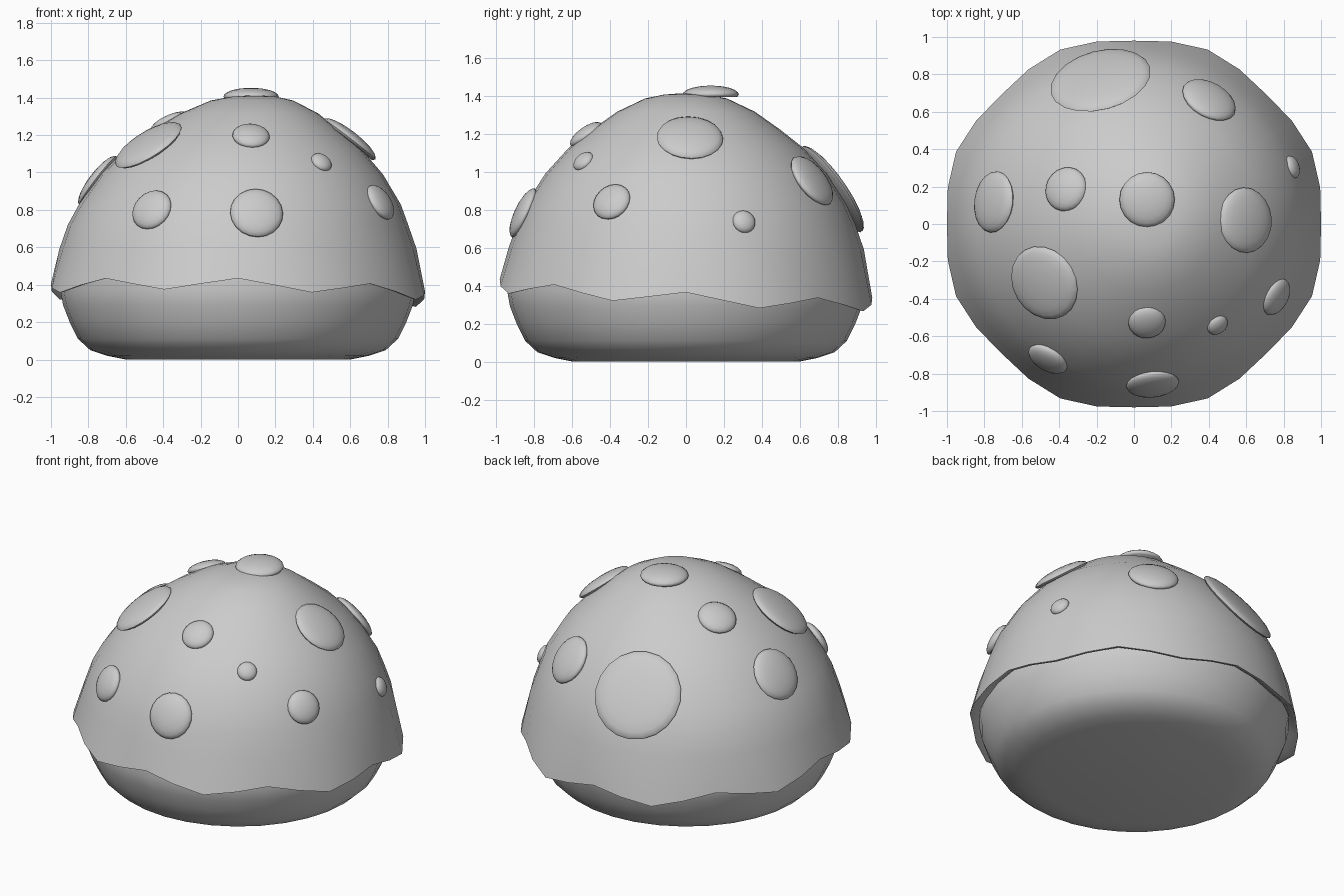
import bpy, bmesh, math
from mathutils import Vector

if "Cube" in bpy.data.objects:
    bpy.data.objects.remove(bpy.data.objects["Cube"])

SEG = 32


def make_object(name, bm, angle=50):
    bmesh.ops.recalc_face_normals(bm, faces=bm.faces)
    me = bpy.data.meshes.new(name)
    bm.to_mesh(me)
    bm.free()
    ob = bpy.data.objects.new(name, me)
    bpy.context.collection.objects.link(ob)
    bpy.ops.object.select_all(action='DESELECT')
    bpy.context.view_layer.objects.active = ob
    ob.select_set(True)
    bpy.ops.object.shade_smooth_by_angle(angle=math.radians(angle))
    return ob


def skin(rings, cap_first, cap_last):
    """Bridge rings of points into a surface, with optional end caps."""
    bm = bmesh.new()
    rows = [[bm.verts.new(p) for p in ring] for ring in rings]
    for a, b in zip(rows, rows[1:]):
        n = len(a)
        for i in range(n):
            j = (i + 1) % n
            bm.faces.new((a[i], a[j], b[j], b[i]))
    if cap_first:
        bm.faces.new(rows[0])
    if cap_last:
        bm.faces.new(rows[-1])
    return bm


def ring(r, z, cx=0.0, sy=0.98, n=SEG):
    return [Vector((cx + r * math.cos(2 * math.pi * i / n),
                    sy * r * math.sin(2 * math.pi * i / n), z)) for i in range(n)]


# Cap: dome leaning slightly to +x, ending in a tilted scalloped rim
dome = [(0.03, 1.412, 0.09), (0.12, 1.405, 0.085), (0.22, 1.385, 0.075),
        (0.37, 1.315, 0.06), (0.5, 1.225, 0.04), (0.63, 1.125, 0.03),
        (0.755, 0.99, 0.02), (0.86, 0.83, 0.01), (0.91, 0.72, 0.0), (0.955, 0.59, 0.0)]
rings = [ring(r, z, cx) for r, z, cx in dome]


def rim(scale, lift):
    pts = []
    for i in range(SEG):
        a = 2 * math.pi * i / SEG
        k = abs((i % 4) - 2) / 2          # 1 at a notch, 0 at a tooth tip
        r = (1.0 * k + 1.03 * (1 - k)) * scale
        x, y = r * math.cos(a), 0.98 * r * math.sin(a)
        x = max(-1, min(1, x))
        pts.append(Vector((x, y, 0.32 - 0.05 * y - 0.02 * x + 0.065 * k + lift)))
    return pts


rings += [rim(1.0, 0.0), rim(0.975, 0.005), rim(0.92, 0.05)]
cap = make_object("cap", skin(rings, True, False))

# Base: rounded bun shape with a flat underside
profile = [(0.6, 0.0), (0.7, 0.02), (0.79, 0.05), (0.855, 0.11),
           (0.9, 0.2), (0.935, 0.29), (0.95, 0.37), (0.94, 0.46)]
make_object("base", skin([ring(r, z, 0, 0.99) for r, z in profile], True, True))

# Spots: shallow lenses laid on the cap (x, y, z, radius)
spots = [(-0.18, 0.77, 0.91, 0.275), (0.40, 0.66, 0.95, 0.155),
         (0.83, 0.30, 0.73, 0.062), (0.59, 0.02, 1.17, 0.175),
         (0.76, -0.39, 0.84, 0.105), (0.45, -0.545, 1.06, 0.06),
         (0.07, -0.53, 1.20, 0.10), (0.10, -0.86, 0.785, 0.142),
         (-0.47, -0.74, 0.81, 0.115), (-0.47, -0.31, 1.13, 0.205),
         (-0.37, 0.19, 1.27, 0.12), (-0.77, 0.12, 0.97, 0.165)]


def add_spot(i, center, normal, r, height):
    lens = [(0.94, -0.012), (1.0, 0.0), (0.97, 0.25 * height), (0.86, 0.52 * height),
            (0.68, 0.75 * height), (0.4, 0.93 * height), (0.12, height)]
    bm = skin([ring(r * s, h, 0, 1, 20) for s, h in lens], True, True)
    ob = make_object(f"spot_{i}", bm, 60)
    ob.location = center
    ob.rotation_mode = 'QUATERNION'
    ob.rotation_quaternion = normal.to_track_quat('Z', 'Y')


add_spot(0, Vector((0.07, 0.13, 1.405)), Vector((0, 0, 1)), 0.148, 0.047)
for i, (x, y, z, r) in enumerate(spots, 1):
    p = Vector((x, y, z))
    hit, loc, nor, _ = cap.closest_point_on_mesh(p)
    n = (nor + Vector((x, y, z - 0.35)).normalized()).normalized()
    add_spot(i, loc, n, r, min(0.045, 0.02 + 0.2 * r))
